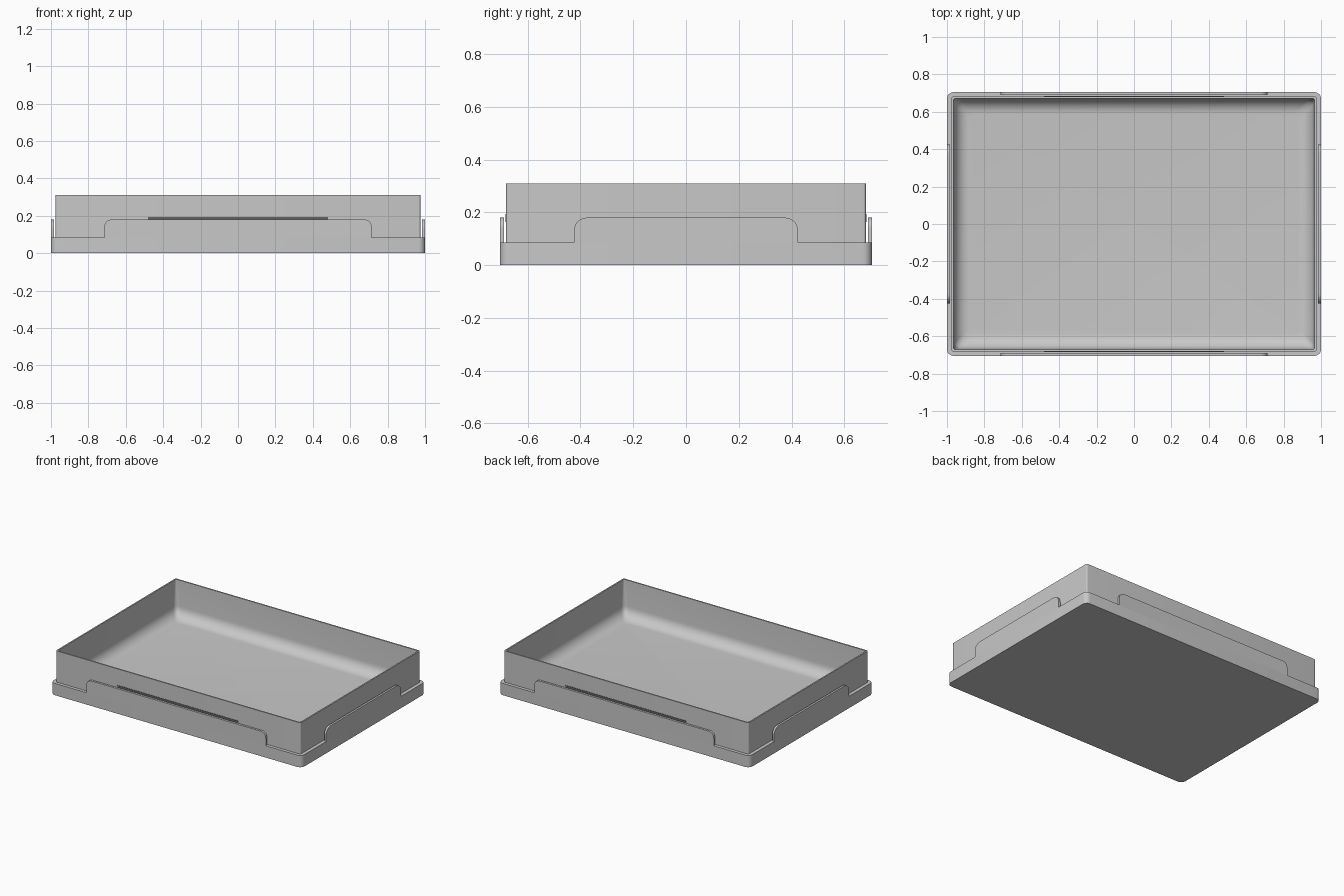
import bpy, bmesh, math

cube = bpy.data.objects.get("Cube")
if cube:
    bpy.data.objects.remove(cube, do_unlink=True)


def material(name, value):
    m = bpy.data.materials.new(name)
    m.use_nodes = True
    colour = (value, value, value, 1)
    m.diffuse_color = colour
    m.node_tree.nodes["Principled BSDF"].inputs["Base Color"].default_value = colour
    return m


GREY = material("grey plastic", 0.58)
DARK = material("dark slot", 0.12)
LIP, TAB, TOP, FLOOR = 0.085, 0.18, 0.31, 0.045


def finish(name, bm, mat):
    bmesh.ops.recalc_face_normals(bm, faces=bm.faces)
    mesh = bpy.data.meshes.new(name)
    bm.to_mesh(mesh)
    bm.free()
    mesh.materials.append(mat)
    mesh.shade_smooth()
    mesh.set_sharp_from_angle(angle=math.radians(35))
    obj = bpy.data.objects.new(name, mesh)
    bpy.context.collection.objects.link(obj)
    return obj


def rounded_ring(bm, hx, hy, r, z, steps=6):
    ring = []
    for quarter, (sx, sy) in enumerate(((1, 1), (-1, 1), (-1, -1), (1, -1))):
        for i in range(steps + 1):
            a = (quarter + i / steps) * math.pi / 2
            ring.append(bm.verts.new((sx * (hx - r) + r * math.cos(a),
                                      sy * (hy - r) + r * math.sin(a), z)))
    return ring


# Tray: one loft from the underside, over the lip and rim, into the cavity
sections = [(1.0, 0.705, 0.035, 0), (1.0, 0.705, 0.035, LIP),
            (0.975, 0.682, 0.01, LIP), (0.975, 0.682, 0.01, TOP),
            (0.965, 0.672, 0.012, TOP)]
FILLET = 0.08
for i in range(9):
    a = i / 8 * math.pi / 2
    inset = 0.004 + FILLET * (1 - math.cos(a))
    sections.append((0.965 - inset, 0.672 - inset, 0.03,
                     FLOOR + FILLET * (1 - math.sin(a))))
bm = bmesh.new()
rings = [rounded_ring(bm, *s) for s in sections]
for low, high in zip(rings, rings[1:]):
    for i in range(len(low)):
        j = (i + 1) % len(low)
        bm.faces.new((low[i], low[j], high[j], high[i]))
bm.faces.new(rings[0])
bm.faces.new(rings[-1])
finish("tray", bm, GREY)


# Raised side tabs with rounded upper corners, standing just off the walls
def tab(name, half, radius, outer, turn):
    bm = bmesh.new()
    outline = [(half, LIP - 0.005)]
    for i in range(9):
        a = i / 8 * math.pi / 2
        outline.append((half - radius + radius * math.cos(a),
                        TAB - radius + radius * math.sin(a)))
    outline += [(-x, z) for x, z in reversed(outline)]
    face = bm.faces.new([bm.verts.new((x, -outer, z)) for x, z in outline])
    moved = bmesh.ops.extrude_face_region(bm, geom=[face])["geom"]
    bmesh.ops.translate(bm, vec=(0, 0.015, 0),
                        verts=[v for v in moved if isinstance(v, bmesh.types.BMVert)])
    finish(name, bm, GREY).rotation_euler.z = turn


# Dark finger slot above the long tabs
def slot(name, side):
    bm = bmesh.new()
    bmesh.ops.create_cube(bm, size=1)
    bmesh.ops.scale(bm, vec=(0.965, 0.004, 0.03), verts=bm.verts)
    bmesh.ops.translate(bm, vec=(0, side * 0.682, 0.178), verts=bm.verts)
    finish(name, bm, DARK)


for label, side, turn in (("front", -1, 0), ("back", 1, math.pi)):
    tab(label + "_tab", 0.715, 0.04, 0.705, turn)
    slot(label + "_slot", side)
for label, turn in (("left", math.pi / 2), ("right", -math.pi / 2)):
    tab(label + "_tab", 0.425, 0.05, 1.0, turn)
